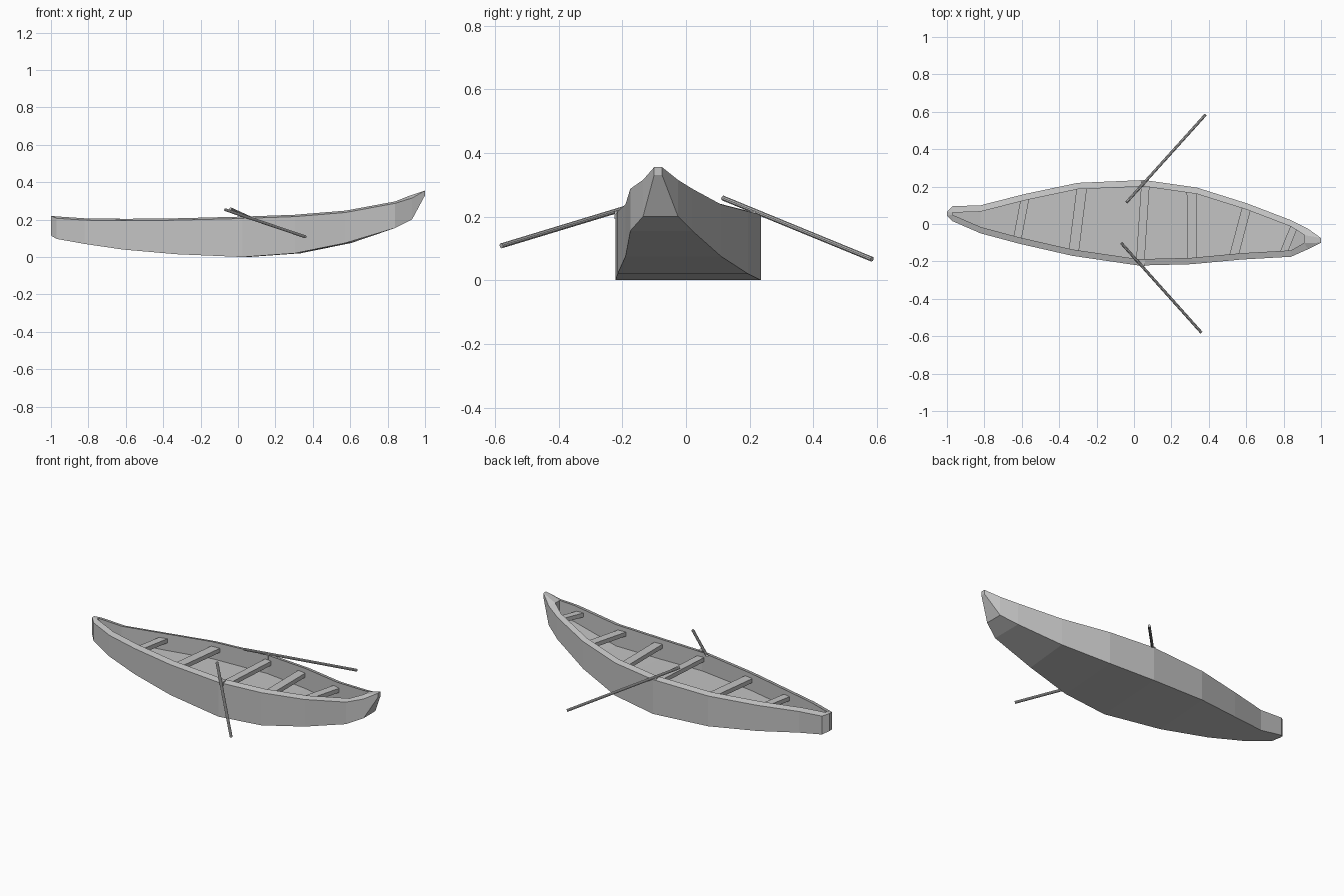
import bpy
import bmesh
from mathutils import Vector

cube = bpy.data.objects.get("Cube")
if cube:
    bpy.data.objects.remove(cube)

grey = bpy.data.materials.new("weathered grey")
grey.use_nodes = True
COLOUR = (0.54, 0.54, 0.54, 1)
grey.diffuse_color = COLOUR
grey.node_tree.nodes["Principled BSDF"].inputs["Base Color"].default_value = COLOUR


def make_object(name, bm):
    bmesh.ops.recalc_face_normals(bm, faces=bm.faces)
    mesh = bpy.data.meshes.new(name)
    bm.to_mesh(mesh)
    bm.free()
    mesh.materials.append(grey)
    obj = bpy.data.objects.new(name, mesh)
    bpy.context.collection.objects.link(obj)
    return obj


# Hull stations: x, right y, left y, keel height, sheer height
STATIONS = [
    (-1.0, 0.045, 0.065, 0.115, 0.22),
    (-0.97, 0.015, 0.095, 0.097, 0.217),
    (-0.82, -0.05, 0.10, 0.07, 0.207),
    (-0.6, -0.105, 0.16, 0.04, 0.204),
    (-0.315, -0.17, 0.22, 0.015, 0.207),
    (0.04, -0.222, 0.235, 0.0, 0.216),
    (0.32, -0.215, 0.195, 0.02, 0.226),
    (0.59, -0.19, 0.11, 0.075, 0.248),
    (0.84, -0.175, 0.02, 0.155, 0.297),
    (0.93, -0.135, -0.025, 0.2, 0.325),
    (1.0, -0.1, -0.075, 0.33, 0.355),
]
RIM = 0.034
SKIN = 0.045
DECK = 0.105


def sheer(x):
    for a, b in zip(STATIONS, STATIONS[1:]):
        if a[0] <= x <= b[0]:
            t = (x - a[0]) / (b[0] - a[0])
            return a[4] + t * (b[4] - a[4])
    return STATIONS[-1][4]


# Hull: outer skin, sloping rim, inner walls and a deck that rises at the ends
bm = bmesh.new()
rings = []
last = len(STATIONS) - 1
for i, (x, yr, yl, zb, zt) in enumerate(STATIONS):
    skew = 0.015 if abs(x) < 0.7 else 0
    xr, xl = x - skew, x + skew
    if i in (0, last):
        points = [(xr, yr, zt), (xr, yr, zb), (xl, yl, zb), (xl, yl, zt)]
    else:
        inset = 0.02 if i == last - 1 else 0
        ir, il = xr - inset, xl - inset
        zo, zf = zt - 0.01, max(zb + SKIN, DECK)
        points = [(xr, yr, zo), (xr, yr, zb), (xl, yl, zb), (xl, yl, zo),
                  (il, yl - RIM, zt), (il, yl - RIM, zf),
                  (ir, yr + RIM, zf), (ir, yr + RIM, zt)]
    rings.append([bm.verts.new(p) for p in points])

for a, b in zip(rings, rings[1:]):
    for k in range(3):
        bm.faces.new((a[k], a[k + 1], b[k + 1], b[k]))
for a, b in zip(rings[1:-1], rings[2:-1]):
    for k in range(3, 8):
        n = (k + 1) % 8
        bm.faces.new((a[k], a[n], b[n], b[k]))

# Solid stem and stern blocks closing the interior
for tip, ring in ((rings[0], rings[1]), (rings[-1], rings[-2])):
    bm.faces.new(tip)
    bm.faces.new(ring[4:8])
    bm.faces.new((tip[0], ring[0], ring[7]))
    bm.faces.new((tip[3], ring[3], ring[4]))
    bm.faces.new((tip[0], ring[7], ring[4], tip[3]))
make_object("hull", bm)


def plank(name, right, left, width, thick=0.025):
    bm = bmesh.new()
    right, left = Vector(right), Vector(left)
    reach = (left - right).normalized() * 0.012
    layers = []
    for drop in (0.028, 0.028 + thick):
        loop = []
        for p, side in ((right - reach, -1), (right - reach, 1),
                        (left + reach, 1), (left + reach, -1)):
            z = sheer((right.x + left.x) / 2) - drop
            loop.append(bm.verts.new((p.x + side * width / 2, p.y, z)))
        layers.append(loop)
    top, bottom = layers
    bm.faces.new(top)
    bm.faces.new(bottom)
    for k in range(4):
        n = (k + 1) % 4
        bm.faces.new((top[k], top[n], bottom[n], bottom[k]))
    return make_object(name, bm)


# Bench planks from stern to bow
BENCHES = [
    ((-0.62, -0.06), (-0.585, 0.125), 0.045),
    ((-0.32, -0.13), (-0.28, 0.185), 0.055),
    ((0.035, -0.18), (0.06, 0.195), 0.045),
    ((0.31, -0.175), (0.308, 0.16), 0.052),
    ((0.538, -0.155), (0.6, 0.08), 0.05),
    ((0.805, -0.14), (0.852, -0.025), 0.042),
]
for i, (right, left, width) in enumerate(BENCHES):
    plank(f"bench_{i + 1}", right, left, width)


def oar(name, start, end, radius=0.008):
    start, end = Vector(start), Vector(end)
    axis = end - start
    bpy.ops.mesh.primitive_cylinder_add(
        vertices=10, radius=radius, depth=axis.length, location=(start + end) / 2,
        rotation=axis.to_track_quat("Z", "Y").to_euler())
    obj = bpy.context.object
    obj.name = name
    obj.data.materials.append(grey)
    bpy.ops.object.shade_smooth_by_angle()


# Oars resting across the rim
oar("right_oar", (-0.068, -0.102, 0.253), (0.36, -0.58, 0.108))
oar("left_oar", (-0.04, 0.116, 0.258), (0.382, 0.584, 0.066))

# Oarlock blocks
for name, x, y in (("right_oarlock", 0.045, -0.21), ("left_oarlock", 0.05, 0.212)):
    bpy.ops.mesh.primitive_cube_add(size=1, location=(x, y, 0.205))
    block = bpy.context.object
    block.name = name
    block.scale = (0.025, 0.03, 0.026)
    block.data.materials.append(grey)
